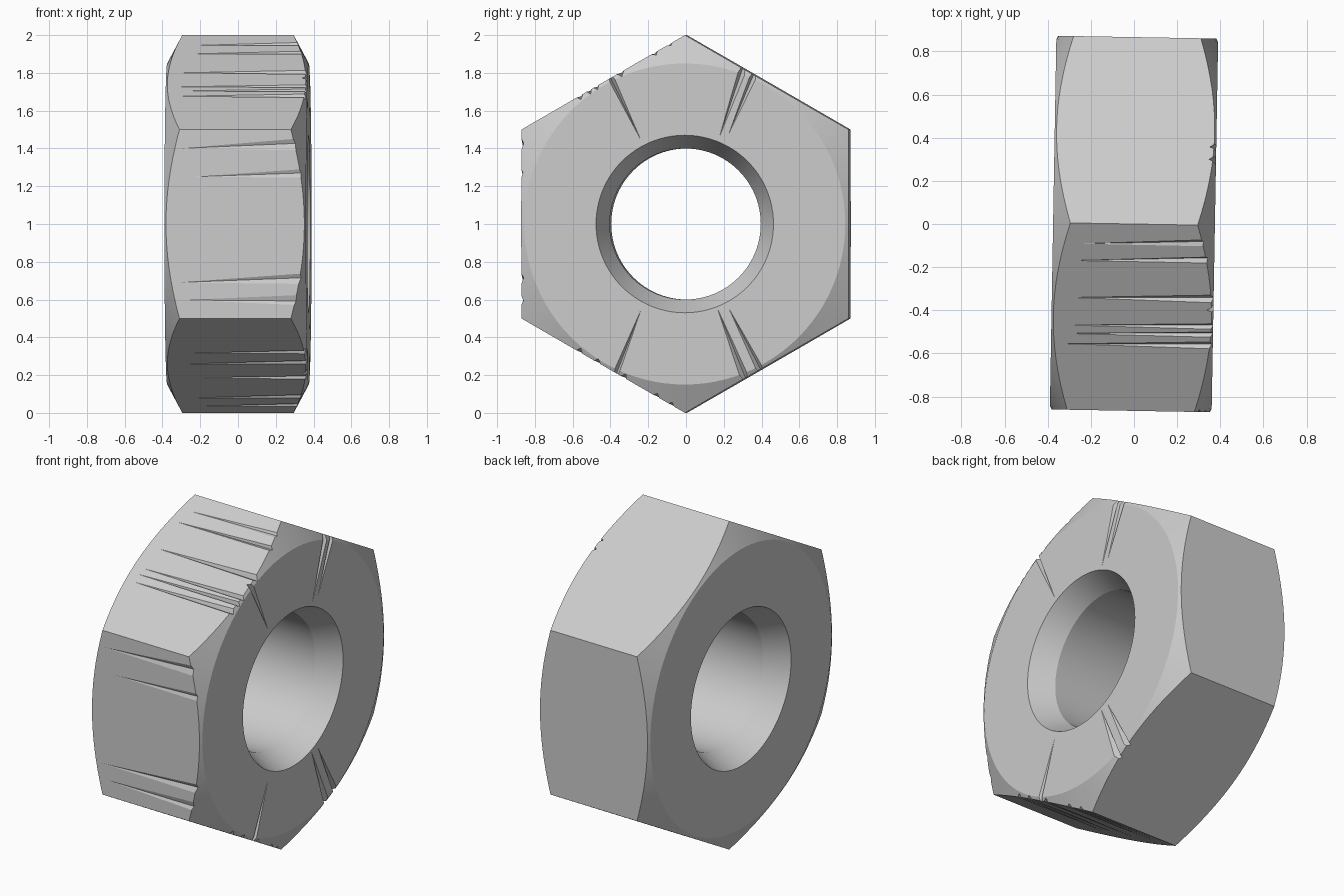
import bpy, bmesh, math
from mathutils import Vector, Matrix

if "Cube" in bpy.data.objects:
    bpy.data.objects.remove(bpy.data.objects["Cube"])

HALF = 0.375                    # half thickness along x
APOTHEM = math.sqrt(3) / 2      # hexagon with corners at radius 1


def to_object(name, bm):
    bmesh.ops.recalc_face_normals(bm, faces=bm.faces[:])
    mesh = bpy.data.meshes.new(name)
    bm.to_mesh(mesh)
    bm.free()
    obj = bpy.data.objects.new(name, mesh)
    bpy.context.collection.objects.link(obj)
    return obj


def apply_boolean(target, cutter, operation):
    mod = target.modifiers.new(operation, 'BOOLEAN')
    mod.operation = operation
    mod.solver = 'EXACT'
    mod.use_self = operation == 'DIFFERENCE'
    mod.object = cutter
    bpy.context.view_layer.objects.active = target
    bpy.ops.object.modifier_apply(modifier=mod.name)
    bpy.data.objects.remove(cutter)


def add_groove(bm, deep, tip, normal, half_width, depth, skew=0.0):
    """Tapered V cutter: full depth at one end, vanishing at the tip."""
    deep, tip, normal = Vector(deep), Vector(tip), Vector(normal)
    side = (tip - deep).cross(normal).normalized()
    up = 0.03
    w = half_width * (depth + up) / depth
    pts = [deep + side * w + normal * up, deep - side * w + normal * up,
           deep + side * skew * half_width - normal * depth,
           tip + side * w * 0.4 + normal * up, tip - side * w * 0.4 + normal * up,
           tip + normal * 0.001]
    bmesh.ops.convex_hull(bm, input=[bm.verts.new(p) for p in pts])


# Turned ring: bevelled bore and conical outer chamfers
profile = [(-HALF, 0.47), (-HALF, 0.85), (-0.2417, 1.1), (0.2417, 1.1),
           (HALF, 0.85), (HALF, 0.47), (0.235, 0.40), (-0.235, 0.40)]
bm = bmesh.new()
ring = [bm.verts.new((x, 0, r)) for x, r in profile]
for i, v in enumerate(ring):
    bm.edges.new((v, ring[(i + 1) % len(ring)]))
bmesh.ops.spin(bm, geom=bm.verts[:] + bm.edges[:], cent=(0, 0, 0),
               axis=(1, 0, 0), angle=math.tau, steps=96)
bmesh.ops.remove_doubles(bm, verts=bm.verts[:], dist=0.0005)
nut = to_object("hex_nut", bm)

# Hexagonal prism that trims the ring, corners pointing up and down
bm = bmesh.new()
ends = [[bm.verts.new((x, math.sin(k * math.pi / 3), math.cos(k * math.pi / 3)))
         for k in range(6)] for x in (-0.6, 0.6)]
for end in ends:
    bm.faces.new(end)
for k in range(6):
    n = (k + 1) % 6
    bm.faces.new((ends[0][k], ends[0][n], ends[1][n], ends[1][k]))
apply_boolean(nut, to_object("hex_trim", bm), 'INTERSECT')

# Worn grooves: flat angle -> (position along flat, half width, depth, tip x, skew)
flat_grooves = {
    120: [(-0.40, 0.020, 0.012, -0.30, 0.5), (-0.31, 0.018, 0.018, -0.32, 0.5),
          (-0.113, 0.022, 0.024, -0.32, -0.5), (0.035, 0.016, 0.020, -0.33, -0.6),
          (0.08, 0.015, 0.022, -0.35, -0.5), (0.135, 0.020, 0.022, -0.33, -0.6)],
    180: [(-0.41, 0.035, 0.014, -0.34, 0.6), (-0.26, 0.025, 0.010, -0.28, 0.5),
          (0.30, 0.030, 0.014, -0.36, 0.6), (0.39, 0.030, 0.012, -0.33, -0.6)],
    240: [(-0.14, 0.020, 0.022, -0.30, 0.5), (-0.03, 0.020, 0.020, -0.30, 0.5),
          (0.12, 0.018, 0.022, -0.30, -0.4), (0.33, 0.020, 0.018, -0.26, 0.5),
          (0.42, 0.018, 0.018, -0.22, 0.5)],
}
bm = bmesh.new()
for degrees, grooves in flat_grooves.items():
    a = math.radians(degrees)
    normal = Vector((0, math.cos(a), math.sin(a)))
    along = Vector((0, -math.sin(a), math.cos(a)))
    for pos, width, depth, tip_x, skew in grooves:
        base = normal * APOTHEM + along * pos
        add_groove(bm, base + Vector((0.42, 0, 0)),
                   base + Vector((tip_x, 0, 0)) + along * 0.012,
                   normal, width, depth, skew)

# Radial grooves on the +x face: outer (y, z), inner (y, z), half width
face_grooves = [((-0.41, 0.82), (-0.23, 0.44), 0.018),
                ((0.325, 0.86), (0.18, 0.45), 0.022),
                ((0.40, 0.86), (0.23, 0.47), 0.022),
                ((-0.39, -0.85), (-0.23, -0.45), 0.018),
                ((0.335, -0.87), (0.17, -0.44), 0.025),
                ((0.43, -0.84), (0.23, -0.44), 0.022)]
for outer, inner, width in face_grooves:
    add_groove(bm, (HALF, *outer), (HALF, *inner), (1, 0, 0), width, 0.036, 0.3)
apply_boolean(nut, to_object("groove_cutters", bm), 'DIFFERENCE')

# One grey metal colour
metal = bpy.data.materials.new("grey metal")
metal.diffuse_color = (0.6, 0.6, 0.6, 1)
metal.use_nodes = True
metal.node_tree.nodes["Principled BSDF"].inputs["Base Color"].default_value = metal.diffuse_color
nut.data.materials.clear()
nut.data.materials.append(metal)
for p in nut.data.polygons:
    p.material_index = 0

# Stand it on the ground, turned one degree
nut.data.transform(Matrix.Translation((0, 0, 1)) @ Matrix.Rotation(math.radians(-1), 4, 'Z'))
bpy.ops.object.select_all(action='DESELECT')
nut.select_set(True)
bpy.context.view_layer.objects.active = nut
bpy.ops.object.shade_smooth_by_angle(angle=math.radians(15))
